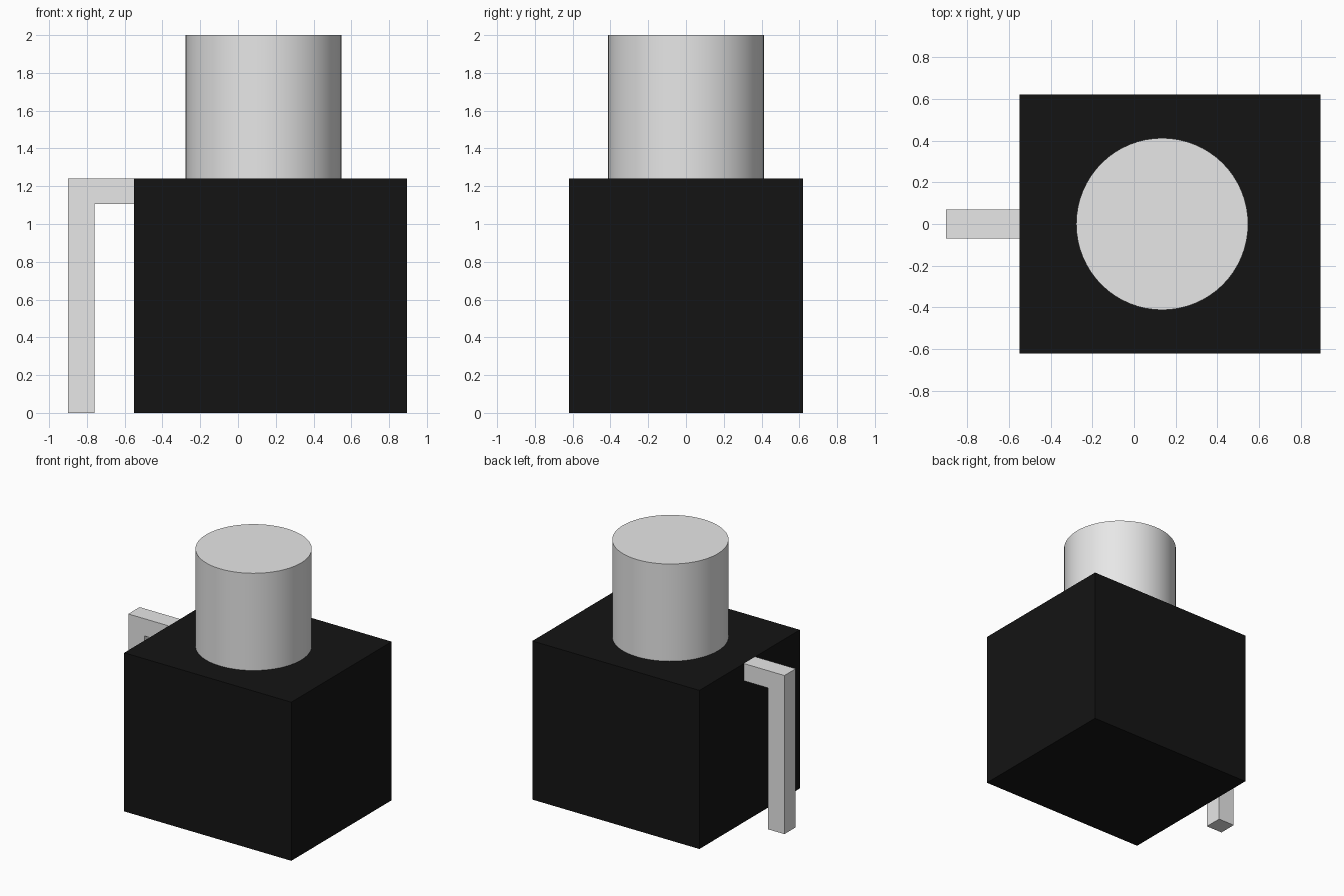
import bpy, bmesh, math

cube = bpy.data.objects.get("Cube")
if cube:
    bpy.data.objects.remove(cube, do_unlink=True)


def material(name, value):
    m = bpy.data.materials.new(name)
    m.use_nodes = True
    colour = (value, value, value, 1)
    m.diffuse_color = colour
    m.node_tree.nodes["Principled BSDF"].inputs["Base Color"].default_value = colour
    return m


black = material("black", 0.007)
grey = material("light grey", 0.8)


def prism(name, outline, y0, y1, mat):
    """Extrude an x-z outline from y0 to y1."""
    bm = bmesh.new()
    face = bm.faces.new([bm.verts.new((x, y0, z)) for x, z in outline])
    new = bmesh.ops.extrude_face_region(bm, geom=[face])["geom"]
    verts = [v for v in new if isinstance(v, bmesh.types.BMVert)]
    bmesh.ops.translate(bm, verts=verts, vec=(0, y1 - y0, 0))
    bmesh.ops.recalc_face_normals(bm, faces=bm.faces)
    mesh = bpy.data.meshes.new(name)
    bm.to_mesh(mesh)
    bm.free()
    mesh.materials.append(mat)
    obj = bpy.data.objects.new(name, mesh)
    bpy.context.collection.objects.link(obj)
    return obj


# Box-shaped body
prism("body", [(-0.55, 0), (0.895, 0), (0.895, 1.24), (-0.55, 1.24)],
      -0.62, 0.62, black)

# Bent handle hanging from the top edge of the body
prism("handle", [(-0.9, 0), (-0.76, 0), (-0.76, 1.105), (-0.55, 1.105),
                 (-0.55, 1.24), (-0.9, 1.24)], -0.07, 0.07, grey)

# Round neck on top
bpy.ops.mesh.primitive_cylinder_add(vertices=64, radius=0.412, depth=0.76,
                                    location=(0.135, 0, 1.62))
neck = bpy.context.object
neck.name = "neck"
neck.data.materials.append(grey)
bpy.ops.object.shade_smooth_by_angle(angle=math.radians(30))
